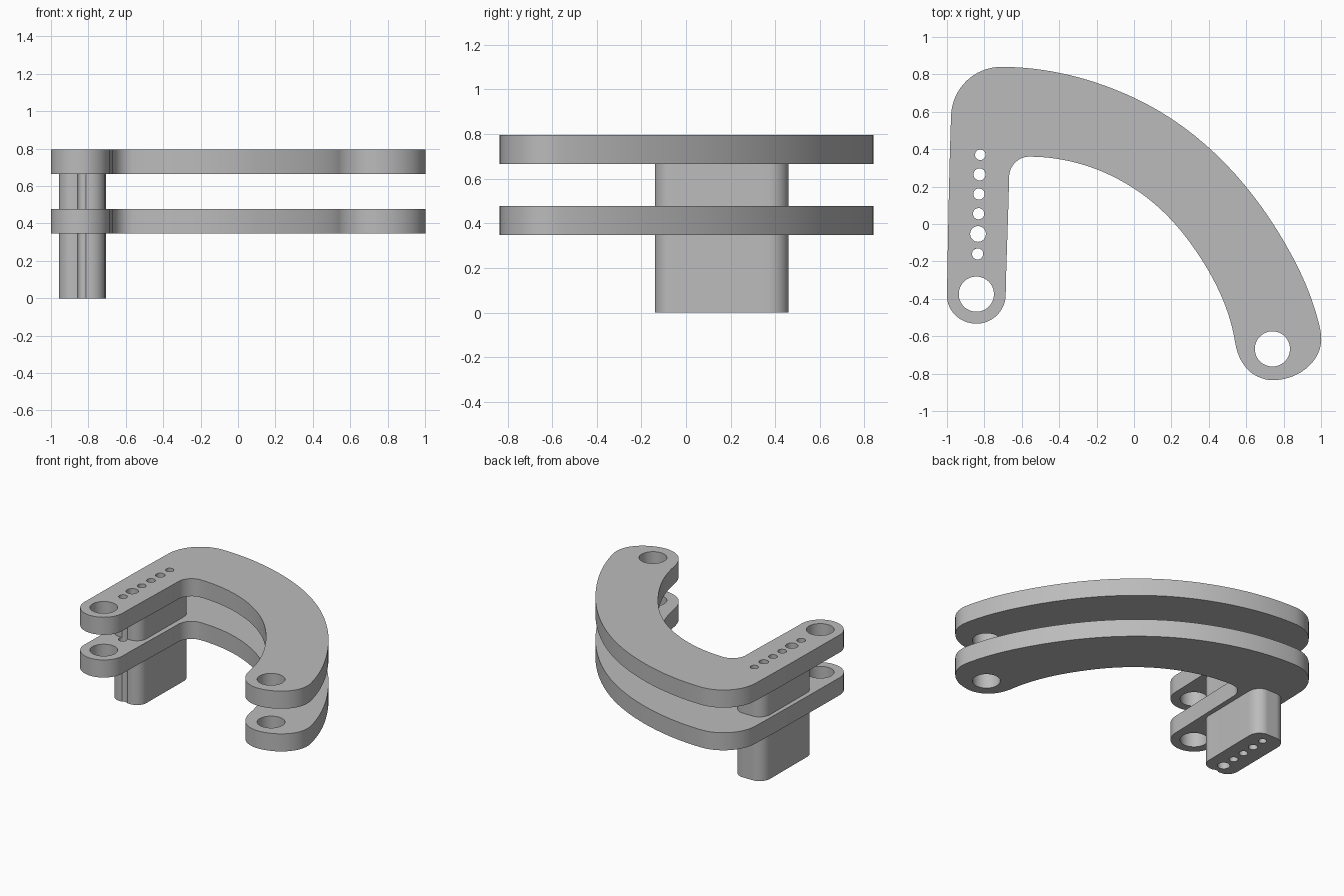
import bpy
from math import cos, sin, radians, pi
from mathutils import Vector

cube = bpy.data.objects.get("Cube")
if cube:
    bpy.data.objects.remove(cube, do_unlink=True)

grey = bpy.data.materials.new("plain grey")
grey.use_nodes = True
grey.diffuse_color = (0.5, 0.5, 0.5, 1)
grey.node_tree.nodes["Principled BSDF"].inputs["Base Color"].default_value = (0.5, 0.5, 0.5, 1)


def heading(deg):
    return Vector((cos(radians(deg)), sin(radians(deg)), 0))


def add_loop(curve, points):
    """Closed loop of arcs through (x, y, heading in, optional heading out)."""
    spline = curve.splines.new("BEZIER")
    spline.bezier_points.add(len(points) - 1)
    spline.use_cyclic_u = True
    for p, bp in zip(points, spline.bezier_points):
        bp.co = (p[0], p[1], 0)
        bp.handle_left_type = bp.handle_right_type = "FREE"
    for i, p in enumerate(points):
        j = (i + 1) % len(points)
        a, b = spline.bezier_points[i], spline.bezier_points[j]
        turn = (points[j][2] - p[-1] + 180) % 360 - 180
        reach = (b.co - a.co).length / (3 * cos(radians(turn / 4)) ** 2)
        a.handle_right = a.co + heading(p[-1]) * reach
        b.handle_left = b.co - heading(points[j][2]) * reach


def add_slab(name, outline, holes, z0, z1):
    """Extruded flat outline pierced by round holes."""
    curve = bpy.data.curves.new(name + "_profile", "CURVE")
    curve.dimensions = "2D"
    curve.fill_mode = "BOTH"
    curve.resolution_u = 16
    curve.extrude = (z1 - z0) / 2
    add_loop(curve, outline)
    for x, y, r in holes:
        add_loop(curve, [(x + r * cos(k * pi / 2), y + r * sin(k * pi / 2), 90 + 90 * k)
                         for k in range(4)])
    obj = bpy.data.objects.new(name, curve)
    bpy.context.collection.objects.link(obj)
    obj.location.z = (z0 + z1) / 2
    bpy.ops.object.select_all(action="DESELECT")
    obj.select_set(True)
    bpy.context.view_layer.objects.active = obj
    bpy.ops.object.convert(target="MESH")
    obj = bpy.context.object
    bpy.ops.object.mode_set(mode="EDIT")
    bpy.ops.mesh.select_all(action="SELECT")
    bpy.ops.mesh.remove_doubles(threshold=0.0002)
    bpy.ops.mesh.normals_make_consistent(inside=False)
    bpy.ops.object.mode_set(mode="OBJECT")
    obj.data.materials.clear()
    obj.data.materials.append(grey)
    bpy.ops.object.shade_smooth_by_angle(angle=radians(30))


# Curved plate: straight arm on the right, sweeping arm to the left
plate = [
    (-1.0, -0.38, 89), (-0.978, 0.58, 88), (-0.71, 0.84, 0),
    (0, 0.675, -25), (0.85, -0.18, -62), (0.997, -0.57, -78),
    (0.74, -0.835, -180), (0.66, -0.815, 155), (0.54, -0.63, 99),
    (0.3, -0.1, 126), (0, 0.19, 147), (-0.56, 0.36, 180),
    (-0.668, 0.25, 269), (-0.686, -0.38, 269), (-0.843, -0.533, 180),
]

# Block under the arm, with a shallow groove in its front end
block = [
    (-0.958, -0.06, 90), (-0.955, 0.37, 90), (-0.87, 0.46, 0), (-0.79, 0.46, 0),
    (-0.705, 0.37, -90), (-0.71, -0.06, -90), (-0.79, -0.14, 180),
    (-0.813, -0.14, 180, 132), (-0.857, -0.14, 228, 180), (-0.88, -0.14, 180),
]

# Row of small holes and the two large end holes
pin_holes = [(-0.822, 0.37, 0.028), (-0.826, 0.265, 0.032), (-0.829, 0.16, 0.03),
             (-0.831, 0.055, 0.03), (-0.834, -0.053, 0.042)]
plate_holes = pin_holes + [(-0.836, -0.16, 0.03), (-0.843, -0.375, 0.094),
                           (0.74, -0.668, 0.094)]

add_slab("lower_plate", plate, plate_holes, 0.347, 0.478)
add_slab("upper_plate", plate, plate_holes, 0.665, 0.796)
add_slab("lower_block", block, pin_holes, 0, 0.347)
add_slab("spacer_block", block, pin_holes, 0.478, 0.665)
